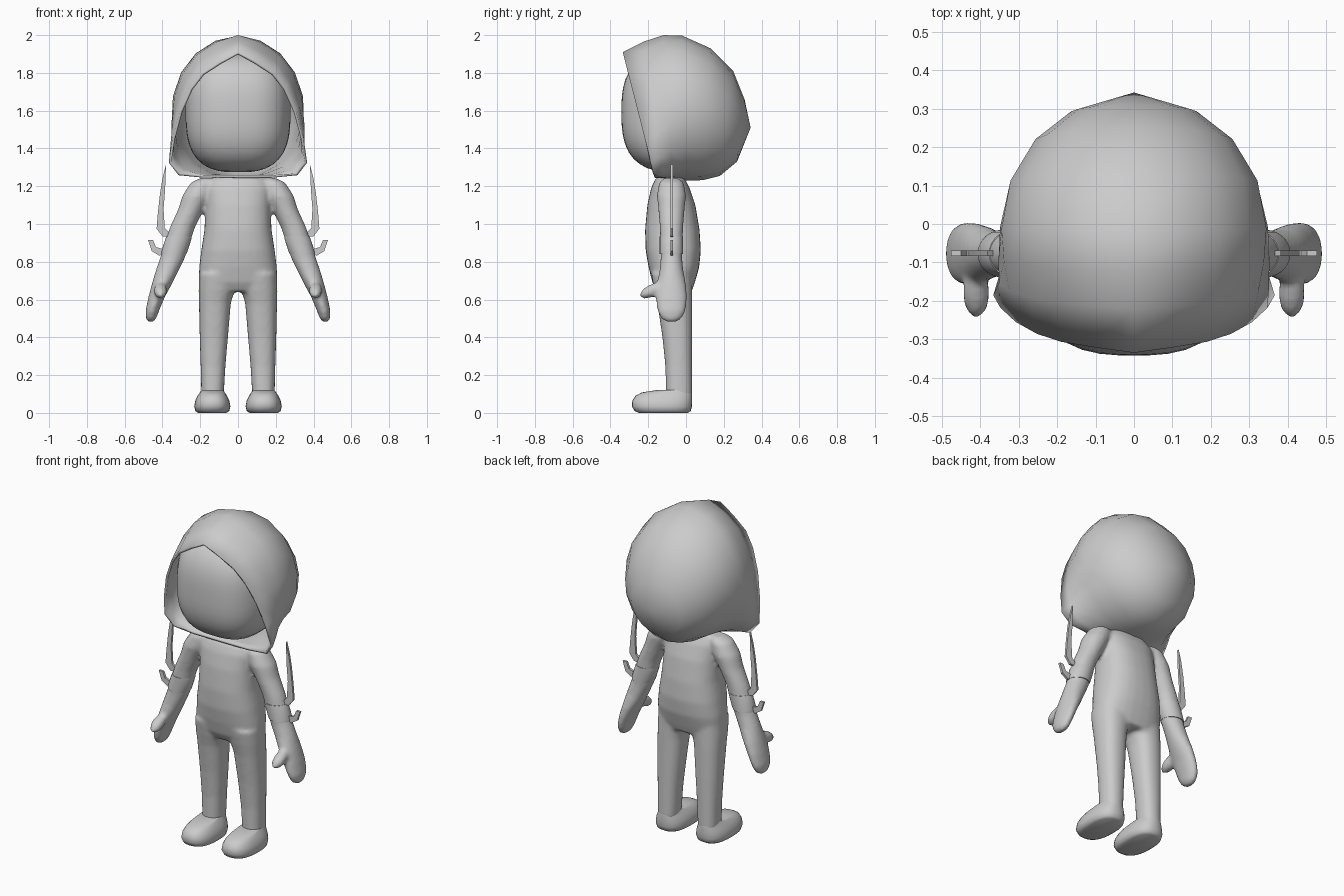
import bpy, bmesh
from math import sin, cos, pi, radians

if "Cube" in bpy.data.objects:
    bpy.data.objects.remove(bpy.data.objects["Cube"])

grey = bpy.data.materials.new("plain grey")
grey.use_nodes = True
grey.diffuse_color = (0.6, 0.6, 0.6, 1)
grey.node_tree.nodes["Principled BSDF"].inputs["Base Color"].default_value = (0.6, 0.6, 0.6, 1)


def finish(bm, name, angle=40):
    """Turn a bmesh into a smooth-shaded object."""
    bmesh.ops.recalc_face_normals(bm, faces=bm.faces)
    mesh = bpy.data.meshes.new(name)
    bm.to_mesh(mesh)
    bm.free()
    mesh.materials.append(grey)
    obj = bpy.data.objects.new(name, mesh)
    bpy.context.collection.objects.link(obj)
    bpy.ops.object.select_all(action="DESELECT")
    obj.select_set(True)
    bpy.context.view_layer.objects.active = obj
    bpy.ops.object.shade_smooth_by_angle(angle=radians(angle))
    return obj


def bridge(bm, rings):
    """Join closed rings of vertices with quads."""
    n = len(rings[0])
    for a, b in zip(rings, rings[1:]):
        for i in range(n):
            j = (i + 1) % n
            bm.faces.new((a[i], a[j], b[j], b[i]))


def oval(cx, cy, z, rx, ry, power=2.0, n=28):
    """Horizontal oval ring, squarer with a higher power."""
    def bend(v):
        return abs(v) ** (2 / power) * (1 if v >= 0 else -1)
    return [(cx + rx * bend(cos(2 * pi * i / n)), cy + ry * bend(sin(2 * pi * i / n)), z)
            for i in range(n)]


def loft(bm, ovals):
    """Closed tube through the given rings."""
    rings = [[bm.verts.new(p) for p in o] for o in ovals]
    bridge(bm, rings)
    bm.faces.new(rings[0])
    bm.faces.new(rings[-1])


# Body: torso, legs, arms and thumbs fused into one soft skin
# torso rows: height, half width, front y, back y
torso = [(1.26, .09, -.14, -.02), (1.235, .155, -.165, -.005), (1.19, .175, -.185, .02),
         (1.1, .172, -.205, .05), (.97, .178, -.217, .072), (.86, .195, -.214, .079),
         (.77, .206, -.198, .07), (.69, .208, -.178, .047), (.64, .19, -.15, .03)]
# leg rows: height, inner x, outer x, front y
legs = [(.74, .01, .206, -.185), (.65, .018, .209, -.168), (.58, .038, .207, -.152),
        (.4, .053, .203, -.125), (.25, .066, .198, -.11), (.08, .076, .194, -.105)]
# arm rows: height, centre x, half width, half depth
arm = [(1.243, .165, .035, .04), (1.22, .185, .065, .065), (1.15, .217, .078, .078),
       (1.08, .248, .068, .07), (.98, .295, .067, .062), (.82, .347, .066, .057),
       (.75, .376, .061, .064), (.68, .404, .053, .078), (.61, .432, .043, .083),
       (.54, .454, .036, .076), (.5, .46, .028, .055), (.482, .463, .014, .03)]

bm = bmesh.new()
loft(bm, [oval(0, (f + b) / 2, z, w, (b - f) / 2, 2.4) for z, w, f, b in torso])
for s in (-1, 1):
    loft(bm, [oval(s * (i + o) / 2, (f + .033) / 2, z, (o - i) / 2, (.033 - f) / 2, 2.3)
              for z, i, o, f in legs])
    loft(bm, [oval(s * x, -.077, z, w, d) for z, x, w, d in arm])
    thumb = bmesh.ops.create_uvsphere(bm, u_segments=16, v_segments=10, radius=1)["verts"]
    for v in thumb:
        x, y, z = v.co
        v.co = (s * (.41 + .036 * x), -.18 + .066 * y, .648 + .036 * z - .025 * -y)
body = finish(bm, "body", 180)
remesh = body.modifiers.new("fuse", "REMESH")
remesh.mode = "VOXEL"
remesh.voxel_size = .011
remesh.use_smooth_shade = True
soften = body.modifiers.new("soften", "SMOOTH")
soften.factor = .5
soften.iterations = 8

# Feet: flat soles with rounded toes; rows: height, toe y, heel y, half width
foot = [(0, -.25, .01, .075), (.01, -.272, .025, .09), (.035, -.287, .032, .096),
        (.065, -.284, .033, .09), (.09, -.268, .033, .078), (.108, -.235, .032, .066),
        (.12, -.16, .03, .058)]
for s, side in ((-1, "right"), (1, "left")):
    bm = bmesh.new()
    loft(bm, [oval(s * .136, (t + h) / 2, z, w, (h - t) / 2, 2.5) for z, t, h, w in foot])
    finish(bm, side + "_foot", 50)

# Head: rounded block
bm = bmesh.new()
bmesh.ops.create_uvsphere(bm, u_segments=40, v_segments=24, radius=1)
for v in bm.verts:
    size = sum(abs(c) ** 2.8 for c in v.co) ** (1 / 2.8)
    x, y, z = v.co / size
    v.co = (.278 * x, -.042 + .3 * y, 1.592 + .318 * z)
finish(bm, "head", 180)

# Hood: pointed opening at the front blending to a round back
# rim outline as (share of half width, share of height)
rim = [(0, 1), (.27, .92), (.52, .83), (.69, .71), (.84, .53),
       (.95, .31), (1, .12), (.86, .02), (.5, 0), (0, 0)]
# rows: top y, top z, bottom y, bottom z, half width, roundness
hood = [(-.335, 1.91, -.165, 1.245, .366, 0), (-.22, 1.967, -.12, 1.24, .366, .3),
        (-.12, 2.0, -.07, 1.235, .362, .65), (-.02, 1.997, 0, 1.23, .355, .9),
        (.13, 1.93, .09, 1.232, .326, 1), (.25, 1.81, .18, 1.255, .26, 1),
        (.31, 1.66, .27, 1.33, .165, 1)]
bm = bmesh.new()
rings = []
for ty, tz, by, bz, w, k in hood:
    half = []
    for i, (u, v) in enumerate(rim):
        a = pi * i / (len(rim) - 1)
        u += (sin(a) - u) * k
        v += (.5 + .5 * cos(a) - v) * k
        half.append((u * w, by + (ty - by) * v, bz + (tz - bz) * v))
    loop = half + [(-x, y, z) for x, y, z in half[-2:0:-1]]
    rings.append([bm.verts.new(p) for p in loop])
bridge(bm, rings)
pole = bm.verts.new((0, .342, 1.51))
last = rings[-1]
for i, v in enumerate(last):
    bm.faces.new((v, last[(i + 1) % len(last)], pole))
shell = finish(bm, "hood", 60)
thick = shell.modifiers.new("thickness", "SOLIDIFY")
thick.thickness = .014
thick.offset = -1

# Forearm cuffs with a long and a short blade
long_blade = [(.381, 1.315), (.4, 1.24), (.413, 1.16), (.424, 1.06), (.431, .975),
              (.4, .935), (.36, .93), (.36, .95), (.388, .98), (.394, 1.08), (.386, 1.18)]
short_blade = [(.476, .915), (.45, .915), (.434, .878), (.4, .868), (.36, .868),
               (.36, .845), (.418, .833), (.457, .857)]
for s, side in ((-1, "right"), (1, "left")):
    bm = bmesh.new()
    loft(bm, [oval(s * x, -.077, z, w, .062) for z, x, w in
              ((.935, .311, .066), (.925, .314, .069), (.85, .338, .069), (.84, .341, .066))])
    finish(bm, side + "_cuff")
    for name, outline in (("long", long_blade), ("short", short_blade)):
        bm = bmesh.new()
        face = bm.faces.new([bm.verts.new((s * x, -.083, z)) for x, z in outline])
        out = bmesh.ops.extrude_face_region(bm, geom=[face])["geom"]
        for v in out:
            if isinstance(v, bmesh.types.BMVert):
                v.co.y += .014
        finish(bm, side + "_" + name + "_blade", 30)
